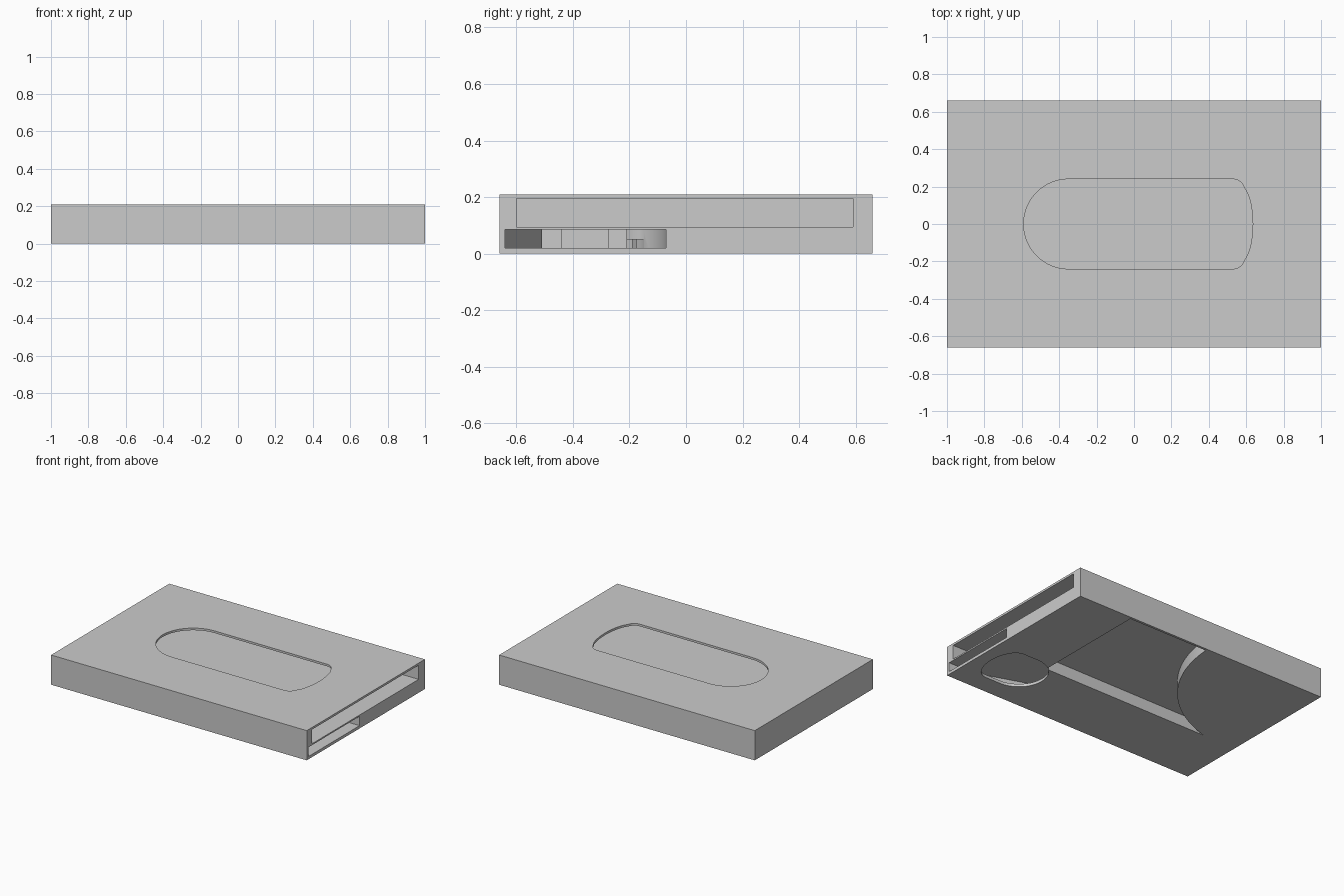
import bpy, bmesh, math

if "Cube" in bpy.data.objects:
    bpy.data.objects.remove(bpy.data.objects["Cube"], do_unlink=True)

grey = bpy.data.materials.new("plain_grey")
grey.use_nodes = True
grey.diffuse_color = (0.6, 0.6, 0.6, 1)
grey.node_tree.nodes["Principled BSDF"].inputs["Base Color"].default_value = (0.6, 0.6, 0.6, 1)


def prism(name, outline, z0, z1):
    """Extrude a plan outline from z0 up to z1."""
    mesh = bpy.data.meshes.new(name)
    bm = bmesh.new()
    face = bm.faces.new([bm.verts.new((x, y, z0)) for x, y in outline])
    top = bmesh.ops.extrude_face_region(bm, geom=[face])["geom"]
    bmesh.ops.translate(bm, vec=(0, 0, z1 - z0),
                        verts=[v for v in top if isinstance(v, bmesh.types.BMVert)])
    bmesh.ops.recalc_face_normals(bm, faces=bm.faces)
    bm.to_mesh(mesh)
    bm.free()
    mesh.materials.append(grey)
    obj = bpy.data.objects.new(name, mesh)
    bpy.context.collection.objects.link(obj)
    return obj


def box(x0, x1, y0, y1):
    return [(x0, y0), (x1, y0), (x1, y1), (x0, y1)]


def arc(cx, cy, rx, ry, a0, a1, steps=16):
    angles = [math.radians(a0 + (a1 - a0) * i / steps) for i in range(steps + 1)]
    return [(cx + rx * math.cos(a), cy + ry * math.sin(a)) for a in angles]


body = prism("case_body", box(-1, 1, -0.66, 0.66), 0, 0.21)

# Window in the top: round left end, softly bowed right end
window = (arc(-0.35, 0, 0.24, 0.24, 90, 270, 32)
          + arc(0.53, -0.18, 0.06, 0.06, -90, -25, 6)
          + arc(0.535, 0, 0.1, 0.24, -40, 40, 12)
          + arc(0.53, 0.18, 0.06, 0.06, 25, 90, 6))

# Lower slot narrows to a neck with a stepped end
lower_slot = ([(1.1, -0.64), (0.8, -0.64), (0.42, -0.51), (-0.3, -0.51), (-0.3, -0.44),
               (-0.6, -0.44), (-0.6, -0.275), (-0.3, -0.275), (-0.3, -0.21), (0.58, -0.21)]
              + arc(0.86, -0.21, 0.26, 0.14, 170, 90, 10) + [(1.1, -0.07)])

# Finger hole under the lower slot
finger_hole = (arc(0.68, -0.33, 0.19, 0.19, 90, 270, 20)
               + arc(0.8, -0.33, 0.11, 0.19, -90, 90, 20))

# Underside pocket, cut short by a large round corner
pocket = ([(0.57, -0.19), (0.57, 0.643)]
          + arc(-0.98, 0.7, 0.925, 0.925, -3.5, -75, 32))

cutters = [
    prism("upper_slot_cutter", box(-0.97, 1.1, -0.6, 0.59), 0.095, 0.195),
    prism("window_cutter", window, 0.15, 0.3),
    prism("lower_slot_cutter", lower_slot, 0.02, 0.085),
    prism("finger_hole_cutter", finger_hole, -0.1, 0.05),
    prism("pocket_cutter", pocket, -0.1, 0.083),
]

bpy.context.view_layer.objects.active = body
body.select_set(True)
for cutter in cutters:
    cut = body.modifiers.new(cutter.name, "BOOLEAN")
    cut.operation = "DIFFERENCE"
    cut.solver = "EXACT"
    cut.object = cutter
    bpy.ops.object.modifier_apply(modifier=cut.name)
    bpy.data.objects.remove(cutter, do_unlink=True)

bpy.ops.object.shade_smooth_by_angle(angle=math.radians(30))
